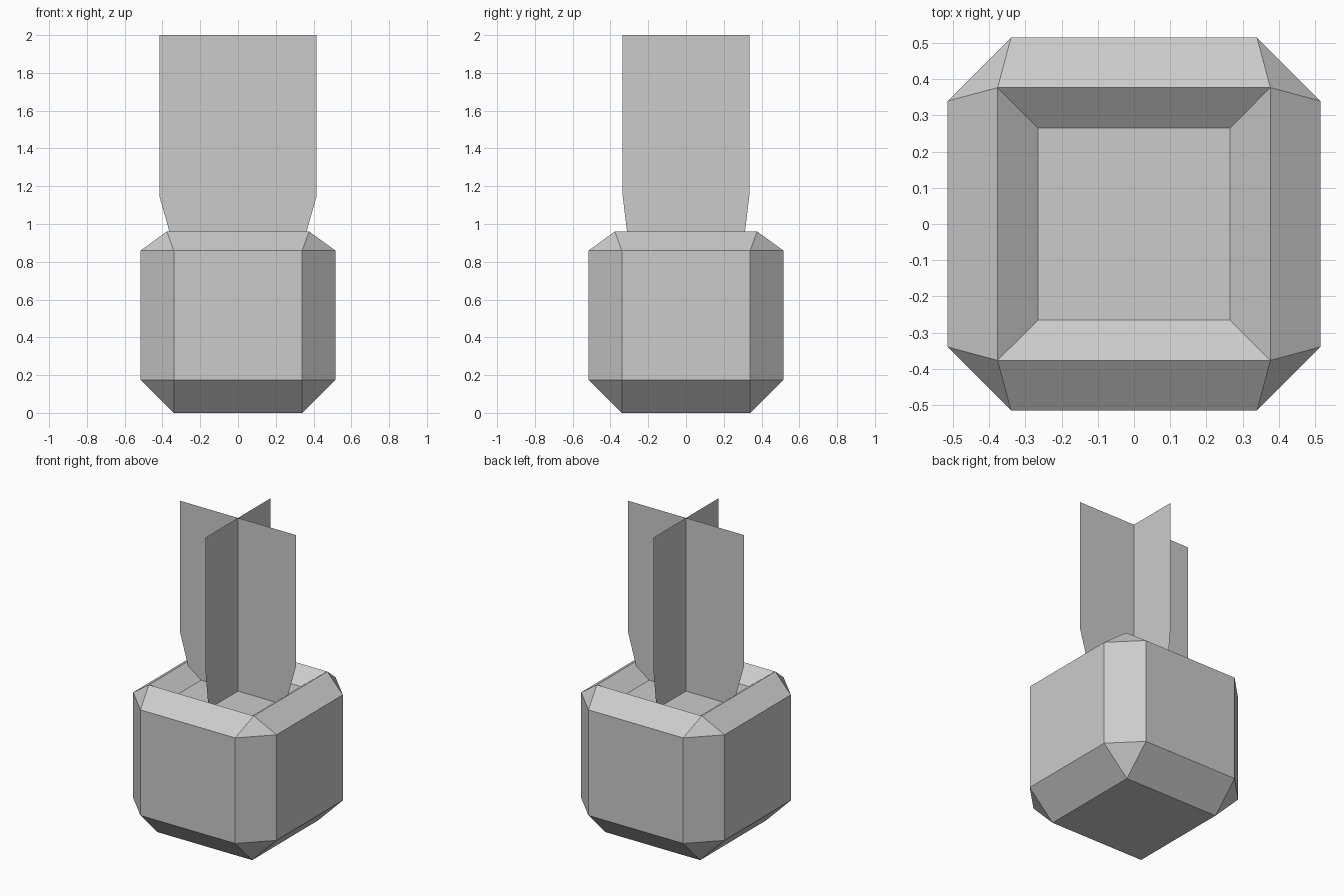
import bpy, bmesh

if "Cube" in bpy.data.objects:
    bpy.data.objects.remove(bpy.data.objects["Cube"])


def finish(name, bm):
    mesh = bpy.data.meshes.new(name)
    bm.to_mesh(mesh)
    bm.free()
    obj = bpy.data.objects.new(name, mesh)
    bpy.context.collection.objects.link(obj)
    return obj


def ring(bm, side, corner, z):
    # Square with cut corners; side == corner gives a plain square
    s, c = side, corner
    pts = [(s, -c), (s, c), (c, s), (-c, s), (-s, c), (-s, -c), (-c, -s), (c, -s)]
    return [bm.verts.new((x, y, z)) for x, y in pts]


# Pot: bevelled block with a sunken soil surface
bm = bmesh.new()
profile = [(0.34, 0.34, 0), (0.515, 0.34, 0.175), (0.515, 0.34, 0.86),
           (0.377, 0.377, 0.96), (0.265, 0.265, 0.876)]
rings = [ring(bm, *p) for p in profile]
for low, high in zip(rings, rings[1:]):
    for i in range(8):
        j = (i + 1) % 8
        bm.faces.new((low[i], low[j], high[j], high[i]))
bm.faces.new(rings[0][::-1])
bm.faces.new(rings[-1])
bmesh.ops.remove_doubles(bm, verts=bm.verts[:], dist=0.0001)
bmesh.ops.recalc_face_normals(bm, faces=bm.faces[:])
finish("pot", bm)


# Plant: two crossed flat cards tapering into the soil
def leaf_card(name, wide, narrow, along_x):
    bm = bmesh.new()
    rows = []
    for w, z in ((narrow, 0.86), (wide, 1.147), (wide, 2.0)):
        rows.append([bm.verts.new((t, 0, z) if along_x else (0, t, z))
                     for t in (-w, 0, w)])
    for low, high in zip(rows, rows[1:]):
        for i in range(2):
            bm.faces.new((low[i], low[i + 1], high[i + 1], high[i]))
    finish(name, bm)


leaf_card("leaf_card_wide", 0.416, 0.335, True)
leaf_card("leaf_card_narrow", 0.335, 0.3, False)
